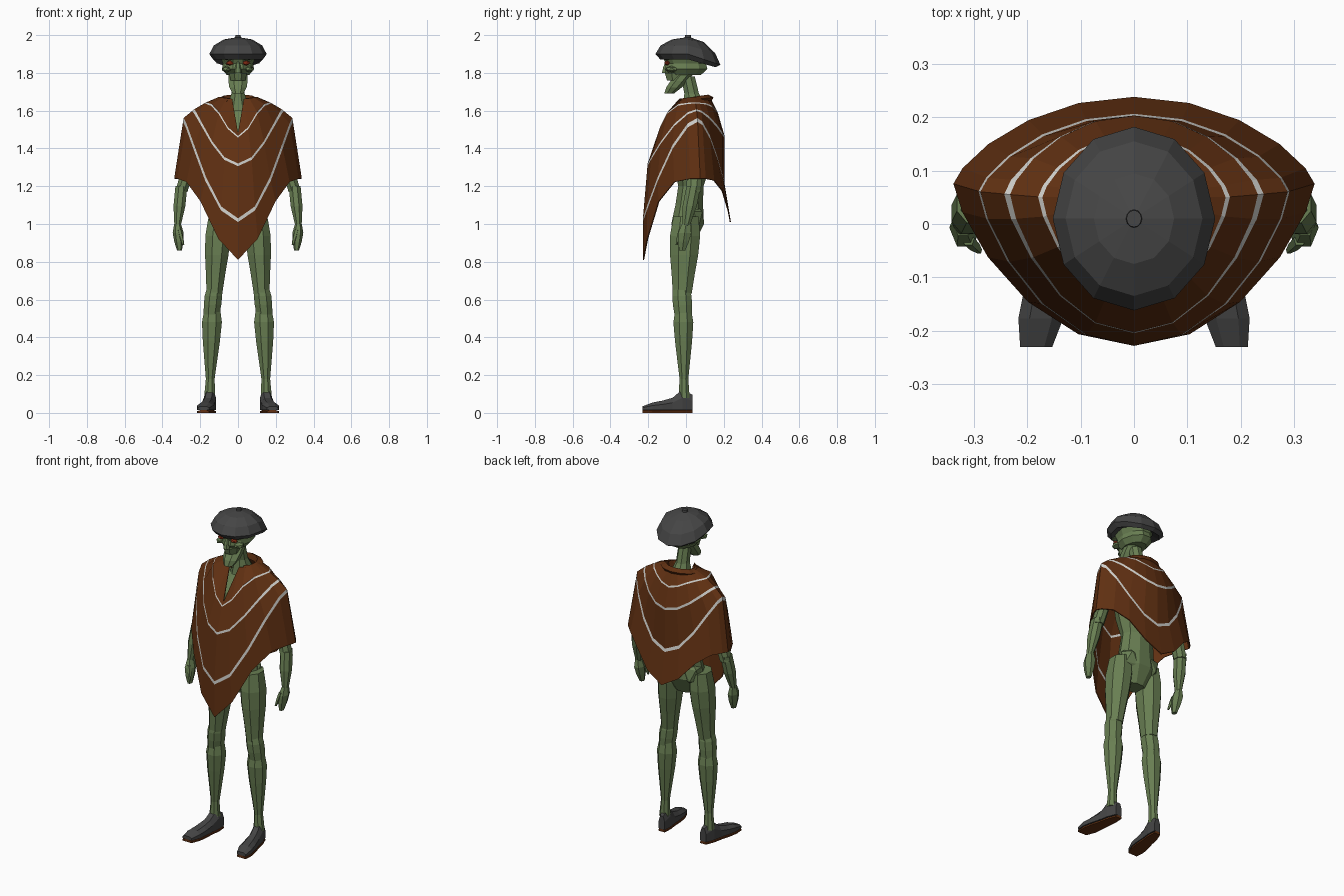
import bpy, bmesh
from math import sin, cos, pi, radians
from mathutils import Vector

cube = bpy.data.objects.get("Cube")
if cube:
    bpy.data.objects.remove(cube, do_unlink=True)


def material(name, *colour):
    mat = bpy.data.materials.new(name)
    mat.use_nodes = True
    mat.diffuse_color = (*colour, 1)
    shader = next(node for node in mat.node_tree.nodes if node.type == 'BSDF_PRINCIPLED')
    shader.inputs["Base Color"].default_value = (*colour, 1)
    return mat


skin = material("green skin", .14, .21, .085)
cloth = material("brown cloth", .12, .03, .006)
pale = material("pale stripe", .65, .65, .62)
felt = material("dark grey felt", .06, .06, .06)
red = material("red eye", .33, .035, .01)


def build(name, bm, *materials):
    bmesh.ops.recalc_face_normals(bm, faces=bm.faces)
    mesh = bpy.data.meshes.new(name)
    bm.to_mesh(mesh)
    bm.free()
    for mat in materials:
        mesh.materials.append(mat)
    obj = bpy.data.objects.new(name, mesh)
    bpy.context.collection.objects.link(obj)
    return obj


def loft(name, rings, *materials, caps=True):
    """Skin a stack of closed rings; the rows take the materials in turn."""
    bm = bmesh.new()
    rows = [[bm.verts.new(point) for point in ring] for ring in rings]
    for index, (low, high) in enumerate(zip(rows, rows[1:])):
        for i in range(len(low)):
            face = bm.faces.new((low[i - 1], low[i], high[i], high[i - 1]))
            face.material_index = index % len(materials)
    if caps:
        bm.faces.new(rows[0])
        bm.faces.new(rows[-1])
    return build(name, bm, *materials)


def limb(name, start, end, radii, depth=1, side=1, sides=8):
    """Level rings spaced evenly from start to end; depth scales them along y."""
    start, end = Vector(start), Vector(end)
    rings = []
    for step, radius in enumerate(radii):
        centre = start.lerp(end, step / (len(radii) - 1))
        ring = []
        for i in range(sides):
            angle = 2 * pi * (i + .5) / sides
            ring.append((side * (centre.x + radius * sin(angle)),
                         centre.y - depth * radius * cos(angle), centre.z))
        rings.append(ring)
    loft(name, rings, skin)


def blob(name, centre, size, mat):
    bm = bmesh.new()
    bmesh.ops.create_icosphere(bm, subdivisions=1, radius=1)
    bmesh.ops.scale(bm, vec=size, verts=bm.verts)
    bmesh.ops.translate(bm, vec=centre, verts=bm.verts)
    build(name, bm, mat)


def draped_ring(half_width, side, front, back, sharpness, columns=20):
    """Ring round the body that dips to a point at front and back.
    Each of side, front and back is a y and a z."""
    ring = []
    for i in range(columns):
        angle = 2 * pi * i / columns
        toward = abs(cos(angle))
        tip = Vector(front if cos(angle) > 0 else back)
        y = side[0] + (tip.x - side[0]) * toward ** 1.5
        z = side[1] + (tip.y - side[1]) * toward ** sharpness
        ring.append(Vector((half_width * sin(angle), y, z)))
    return ring


# Poncho, with a slit at the throat and a stripe below each inner ring
neckline = draped_ring(.1, (.05, 1.67), (-.04, 1.66), (.13, 1.66), 2)
neckline[0] = Vector((0, -.14, 1.48))
folds = [draped_ring(.17, (.05, 1.64), (-.15, 1.465), (.165, 1.59), 6),
         draped_ring(.23, (.055, 1.605), (-.2, 1.32), (.2, 1.47), 2.5),
         draped_ring(.285, (.06, 1.56), (-.225, 1.03), (.2, 1.22), 2.5)]
hem = draped_ring(.335, (.075, 1.24), (-.225, .81), (.235, 1.01), 6)

rings = [neckline]
for fold, below, width in zip(folds, folds[1:] + [hem], (.009, .014, .02)):
    lower_edge = [a + (b - a).normalized() * width for a, b in zip(fold, below)]
    rings += [fold, lower_edge]
poncho = loft("poncho", rings + [hem], cloth, pale, caps=False)
thickness = poncho.modifiers.new("thickness", 'SOLIDIFY')
thickness.thickness = .006
thickness.offset = 0

# Folded collar, open at the front
collar = []
for degrees in range(-150, 151, 30):
    angle = radians(degrees)
    collar.append([(radius * sin(angle), .05 + .8 * radius * cos(angle),
                    height + .01 * cos(angle))
                   for radius, height in ((.075, 1.64), (.085, 1.675), (.12, 1.66), (.105, 1.64))])
loft("collar", collar, cloth)

# Beret, drooping at the back, with a stalk on top
beret = []
for radius, height in ((.09, 1.885), (.13, 1.872), (.152, 1.9), (.128, 1.945),
                       (.075, 1.977), (.015, 1.987), (.014, 2)):
    ring = []
    for i in range(12):
        angle = 2 * pi * i / 12
        y = 1.13 * radius * cos(angle)
        droop = 2.2 * radius * max(y, 0)
        ring.append((radius * sin(angle), y + .01, height - droop))
    beret.append(ring)
loft("beret", beret, felt)

# Skull, jaws, nose and neck
limb("skull", (0, 0, 1.79), (0, 0, 1.94), (.06, .085, .08, .092, .085, .07), depth=1.4, sides=10)
limb("upper_jaw", (0, -.05, 1.76), (0, -.05, 1.8), (.042, .052), depth=1.3)
limb("lower_jaw", (0, -.09, 1.69), (0, -.01, 1.79), (.03, .05, .055, .055), depth=.9)
limb("nose", (0, -.11, 1.8), (0, -.1, 1.86), (.02, .018, .01), sides=6)
limb("neck", (0, .05, 1.6), (0, .01, 1.78), (.07, .038, .036), depth=1.1)

# Torso from hips through a thin waist to the shoulders
limb("torso", (0, 0, .9), (0, .06, 1.6), (.07, .13, .11, .1, .14, .16, .18, .1),
     depth=.7, sides=10)


def shoe(name, side, heights, base, mat):
    """Cross-sections from heel to toe."""
    heel, toe = Vector((.14, .035, base)), Vector((.183, -.23, base))
    outline = ((-1, 0), (1, 0), (1, .6), (.5, 1), (-.5, 1), (-1, .6))
    sections = []
    for step, (width, height) in enumerate(zip((.02, .032, .034, .04, .042, .03), heights)):
        centre = heel.lerp(toe, step / 5)
        sections.append([(side * (centre.x + width * across), centre.y, base + height * up)
                         for across, up in outline])
    loft(name, sections, mat)


for label, side in (("left", 1), ("right", -1)):
    # Face
    blob(label + "_eye", (side * .043, -.1, 1.852), (.024, .015, .013), red)
    blob(label + "_brow", (side * .045, -.1, 1.877), (.035, .02, .012), skin)
    blob(label + "_cheek", (side * .06, -.075, 1.82), (.028, .035, .017), skin)

    # Arm
    limb(label + "_upper_arm", (.2, .06, 1.52), (.3, .04, 1.17), (.05, .04, .036, .035),
         depth=1.2, side=side)
    limb(label + "_forearm", (.3, .04, 1.2), (.32, 0, .99), (.034, .034, .018),
         depth=1.2, side=side)
    limb(label + "_hand", (.32, 0, 1), (.31, -.02, .86), (.018, .029, .024, .013),
         depth=1.4, side=side, sides=6)
    limb(label + "_thumb", (.31, -.03, .97), (.29, -.05, .89), (.012, .011, .006),
         side=side, sides=5)

    # Leg
    blob(label + "_buttock", (side * .065, .04, 1.03), (.07, .055, .08), skin)
    limb(label + "_thigh", (.1, 0, 1.04), (.125, -.02, .63), (.06, .072, .067, .055, .045),
         depth=1.2, side=side)
    limb(label + "_knee", (.125, -.025, .67), (.14, -.015, .52), (.04, .05, .05, .045),
         depth=1.1, side=side)
    limb(label + "_shin", (.135, -.015, .58), (.15, -.01, .08),
         (.04, .057, .049, .037, .025, .032), side=side)

    # Foot
    shoe(label + "_shoe", side, (.08, .11, .065, .05, .04, .02), .015, felt)
    shoe(label + "_sole", side, [.015] * 6, 0, cloth)
